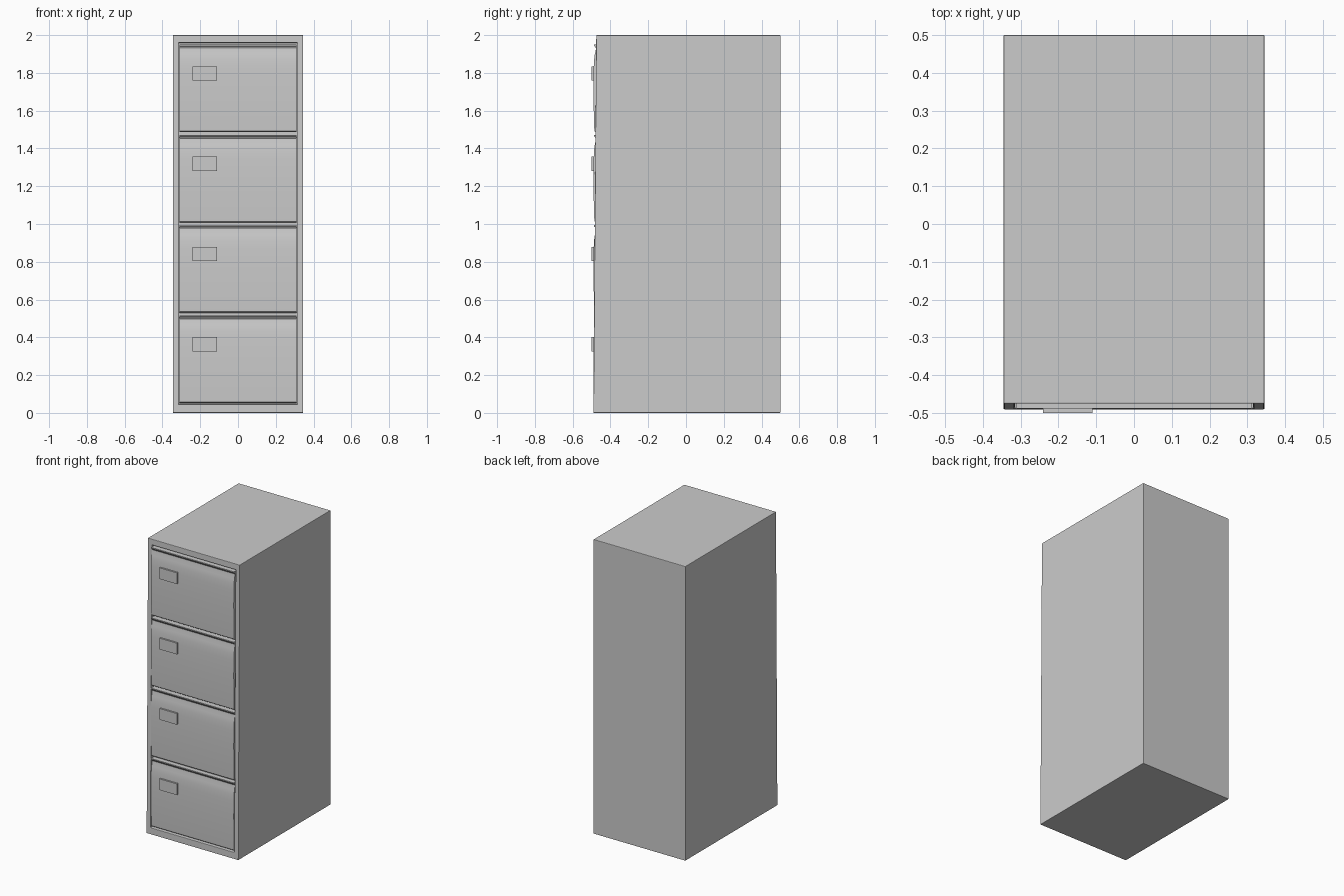
import bpy, bmesh

if "Cube" in bpy.data.objects:
    bpy.data.objects.remove(bpy.data.objects["Cube"])

W = 0.345            # half width of the cabinet
IN_W = 0.315         # half width of the drawer opening
Y_TOP, Y_BOT, Y_BACK = -0.475, -0.49, 0.5
PITCH, Z0 = 0.478, 0.048


def front_y(z):
    """Depth of the slightly leaning front frame at height z."""
    return Y_BOT + (Y_TOP - Y_BOT) * z / 2


def finish(bm, name):
    bmesh.ops.recalc_face_normals(bm, faces=bm.faces)
    me = bpy.data.meshes.new(name)
    bm.to_mesh(me)
    bm.free()
    ob = bpy.data.objects.new(name, me)
    bpy.context.collection.objects.link(ob)
    return ob


def add_bevel(ob, width, segments=2):
    mod = ob.modifiers.new("soft_edges", 'BEVEL')
    mod.width, mod.segments, mod.limit_method = width, segments, 'ANGLE'


def smooth(ob):
    bpy.ops.object.select_all(action='DESELECT')
    ob.select_set(True)
    bpy.context.view_layer.objects.active = ob
    bpy.ops.object.shade_smooth_by_angle()


def prism(name, profile, x0, x1):
    """Extrude a (y, z) profile along x."""
    bm = bmesh.new()
    face = bm.faces.new([bm.verts.new((x0, y, z)) for y, z in profile])
    ext = bmesh.ops.extrude_face_region(bm, geom=[face])
    verts = [v for v in ext['geom'] if isinstance(v, bmesh.types.BMVert)]
    bmesh.ops.translate(bm, verts=verts, vec=(x1 - x0, 0, 0))
    return finish(bm, name)


# Cabinet shell: leaning front with a framed, recessed opening
bm = bmesh.new()


def ring(hw, z0, z1, fy):
    return [bm.verts.new((x, fy(z), z)) for x, z in
            ((-hw, z0), (hw, z0), (hw, z1), (-hw, z1))]


rings = [ring(W, 0, 2, lambda z: Y_BACK),
         ring(W, 0, 2, front_y),
         ring(IN_W, 0.045, 1.96, front_y),
         ring(IN_W, 0.045, 1.96, lambda z: front_y(z) + 0.03)]
for a, b in zip(rings, rings[1:]):
    for i in range(4):
        j = (i + 1) % 4
        bm.faces.new((a[i], a[j], b[j], b[i]))
bm.faces.new(rings[0])
bm.faces.new(rings[-1])
shell = finish(bm, "cabinet_shell")
add_bevel(shell, 0.003)

# Drawer front profile: pull lip at the top, finger groove, gentle belly
PROFILE = [(-0.44, 0.004), (-0.478, 0.004), (-0.485, 0.010), (-0.486, 0.03),
           (-0.489, 0.14), (-0.490, 0.24), (-0.489, 0.34), (-0.487, 0.385),
           (-0.483, 0.415), (-0.478, 0.437), (-0.477, 0.448),
           (-0.481, 0.456), (-0.488, 0.461), (-0.488, 0.468), (-0.44, 0.468)]

for n in range(4):
    z = Z0 + PITCH * n
    drawer = prism(f"drawer_front_{n + 1}",
                   [(y, z + h) for y, h in PROFILE], -IN_W + 0.004, IN_W - 0.004)
    smooth(drawer)

    # Label plate
    zl = 0.325 + PITCH * n
    prism(f"label_plate_{n + 1}",
          [(-0.48, zl), (-0.5, zl), (-0.5, zl + 0.076), (-0.48, zl + 0.076)],
          -0.24, -0.11)
